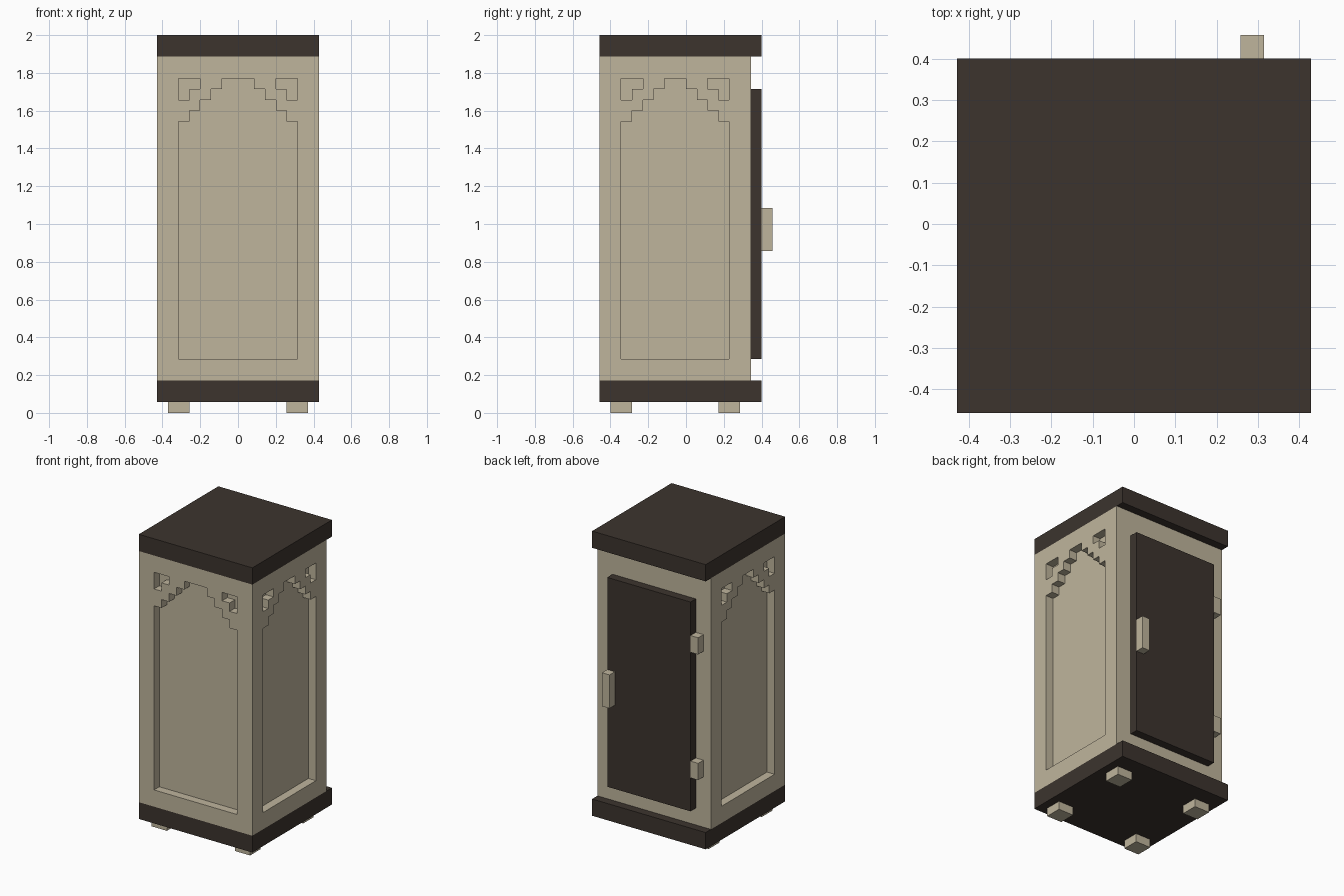
import bpy, bmesh
from mathutils import Vector

U = 2 / 35  # one block unit; every size below counts these

if "Cube" in bpy.data.objects:
    bpy.data.objects.remove(bpy.data.objects["Cube"], do_unlink=True)


def material(name, rgb):
    m = bpy.data.materials.new(name)
    m.use_nodes = True
    colour = (*rgb, 1)
    m.diffuse_color = colour
    m.node_tree.nodes["Principled BSDF"].inputs["Base Color"].default_value = colour
    return m


SAND = material("sand stone", (0.52, 0.46, 0.335))
DARK = material("dark wood", (0.045, 0.034, 0.027))


def make_object(name, bm, mat):
    bmesh.ops.recalc_face_normals(bm, faces=bm.faces)
    mesh = bpy.data.meshes.new(name)
    bm.to_mesh(mesh)
    bm.free()
    mesh.materials.append(mat)
    ob = bpy.data.objects.new(name, mesh)
    bpy.context.collection.objects.link(ob)
    return ob


def box(name, x, y, z, mat):
    """Box between (min, max) pairs in block units."""
    bm = bmesh.new()
    bmesh.ops.create_cube(bm, size=1)
    for v in bm.verts:
        v.co = [U * (r[0] if c < 0 else r[1]) for c, r in zip(v.co, (x, y, z))]
    return make_object(name, bm, mat)


def prism(bm, outline, place, depth):
    """Extrude a wall outline; place maps (across, height) to the wall."""
    face = bm.faces.new([bm.verts.new(place(a, z) * U) for a, z in outline])
    out = bmesh.ops.extrude_face_region(bm, geom=[face])["geom"]
    verts = [v for v in out if isinstance(v, bmesh.types.BMVert)]
    bmesh.ops.translate(bm, verts=verts, vec=depth * U)


def stepped_arch(half):
    """Panel outline with a stair-stepped arch at the top."""
    side = [(half, 5)]
    for i in range(5):
        side += [(half - i, 27 + i), (half - i - 1, 27 + i)]
    side.pop()
    return side + [(-a, z) for a, z in reversed(side)]


def corner_bracket(half, s):
    """L-shaped recess in an upper corner."""
    pts = [(0, 29), (0, 31), (2, 31), (2, 30), (1, 30), (1, 29)]
    return [(s * (half - a), z) for a, z in pts]


# Body with recessed panels on the front and both sides
body = box("body", (-7.5, 7.5), (-8, 6), (3, 33), SAND)
walls = [
    (5.5, lambda a, z: Vector((a, -9, z)), Vector((0, 2, 0))),
    (5, lambda a, z: Vector((8.5, a - 1, z)), Vector((-2, 0, 0))),
    (5, lambda a, z: Vector((-8.5, a - 1, z)), Vector((2, 0, 0))),
]
bm = bmesh.new()
for half, place, depth in walls:
    for outline in (stepped_arch(half), corner_bracket(half, 1), corner_bracket(half, -1)):
        prism(bm, outline, place, depth)
cutter = make_object("panel_cutter", bm, SAND)
cutter.hide_render = True

cut = body.modifiers.new("panels", "BOOLEAN")
cut.operation = "DIFFERENCE"
cut.solver = "EXACT"
cut.object = cutter
bpy.context.view_layer.objects.active = body
bpy.ops.object.modifier_apply(modifier=cut.name)
bpy.data.objects.remove(cutter, do_unlink=True)

# Base and top slabs
box("base_slab", (-7.5, 7.5), (-8, 7), (1, 3), DARK)
box("top_slab", (-7.5, 7.5), (-8, 7), (33, 35), DARK)

# Feet
for side, x in (("right", -6.5), ("left", 4.5)):
    for end, y in (("front", -7), ("back", 3)):
        box(f"{end}_{side}_foot", (x, x + 2), (y, y + 2), (0, 1), SAND)

# Door on the back, with its handle and hinges
box("door", (-5.5, 5.5), (6, 7), (5, 30), DARK)
box("door_handle", (4.5, 5.5), (7, 8), (15, 19), SAND)
for level, z in (("lower", 9), ("upper", 24)):
    box(f"{level}_hinge", (-6.5, -5.5), (6, 7), (z, z + 2), SAND)
